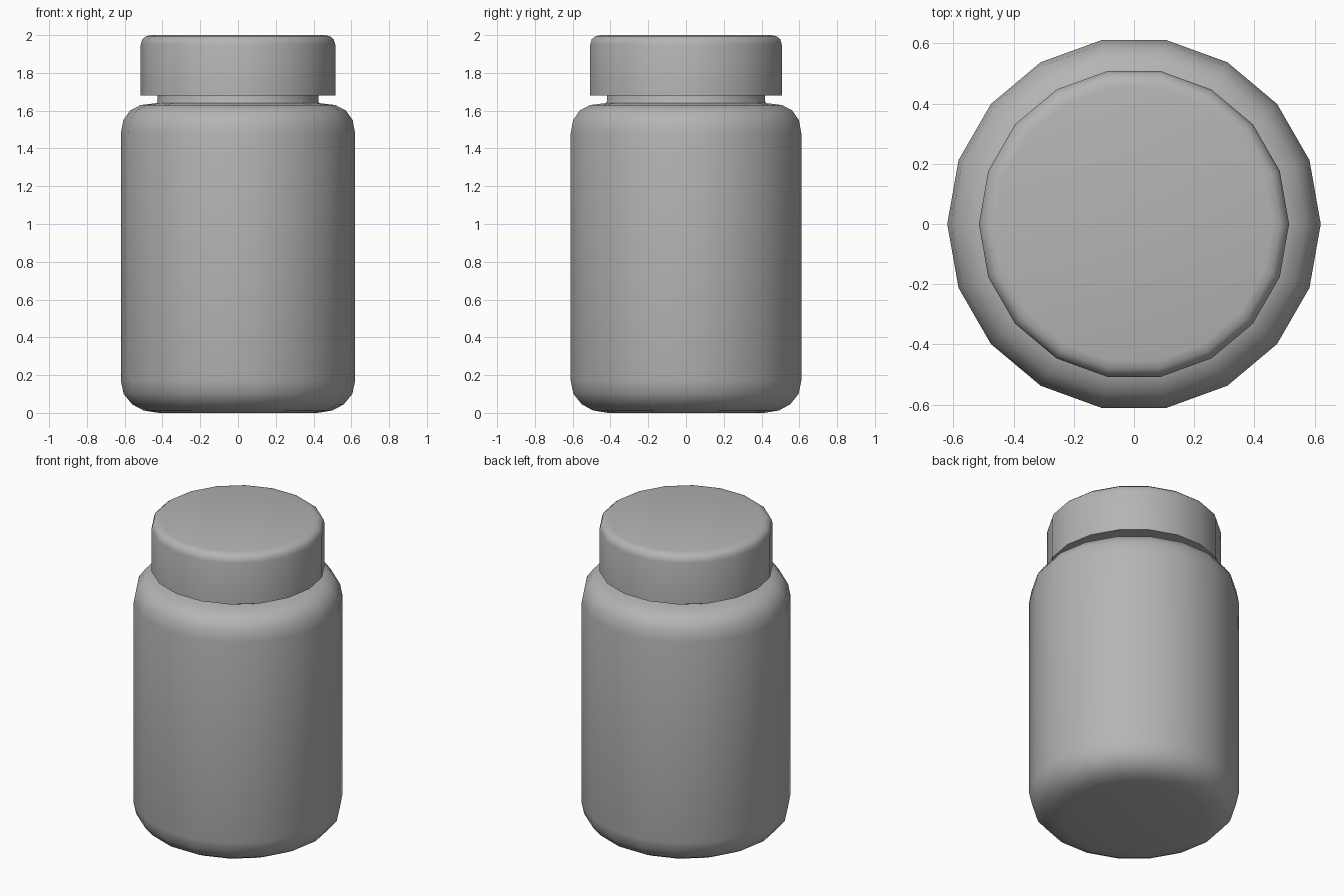
import bpy, bmesh, math

if "Cube" in bpy.data.objects:
    bpy.data.objects.remove(bpy.data.objects["Cube"])

SIDES = 18

# Mid-grey plastic, shared by both parts
grey = bpy.data.materials.new("grey_plastic")
grey.diffuse_color = (0.46, 0.46, 0.46, 1.0)
grey.use_nodes = True
grey.node_tree.nodes["Principled BSDF"].inputs["Base Color"].default_value = grey.diffuse_color


def lathe(name, profile):
    """Revolve an (r, z) profile, listed bottom to top, and close both ends."""
    bm = bmesh.new()
    rings = []
    for r, z in profile:
        rings.append([bm.verts.new((r * math.cos(math.tau * i / SIDES),
                                    r * math.sin(math.tau * i / SIDES), z))
                      for i in range(SIDES)])
    for low, high in zip(rings, rings[1:]):
        for i in range(SIDES):
            j = (i + 1) % SIDES
            bm.faces.new((low[i], low[j], high[j], high[i]))
    bm.faces.new(rings[0][::-1])
    bm.faces.new(rings[-1])
    mesh = bpy.data.meshes.new(name)
    bm.to_mesh(mesh)
    bm.free()
    mesh.materials.append(grey)
    obj = bpy.data.objects.new(name, mesh)
    bpy.context.collection.objects.link(obj)
    bpy.ops.object.select_all(action='DESELECT')
    obj.select_set(True)
    bpy.context.view_layer.objects.active = obj
    bpy.ops.object.shade_smooth_by_angle(angle=math.radians(40))
    return obj


# Jar body with rounded base and shoulder, and a short neck
lathe("jar_body", [
    (0.42, 0.0), (0.50, 0.013), (0.56, 0.045), (0.605, 0.10), (0.62, 0.17),
    (0.62, 1.48), (0.607, 1.55), (0.57, 1.602), (0.515, 1.63), (0.43, 1.64),
    (0.425, 1.65), (0.425, 1.70)])

# Screw cap with a softened top edge
lathe("cap", [
    (0.515, 1.68), (0.515, 1.95), (0.507, 1.978), (0.487, 1.994), (0.46, 2.0)])
